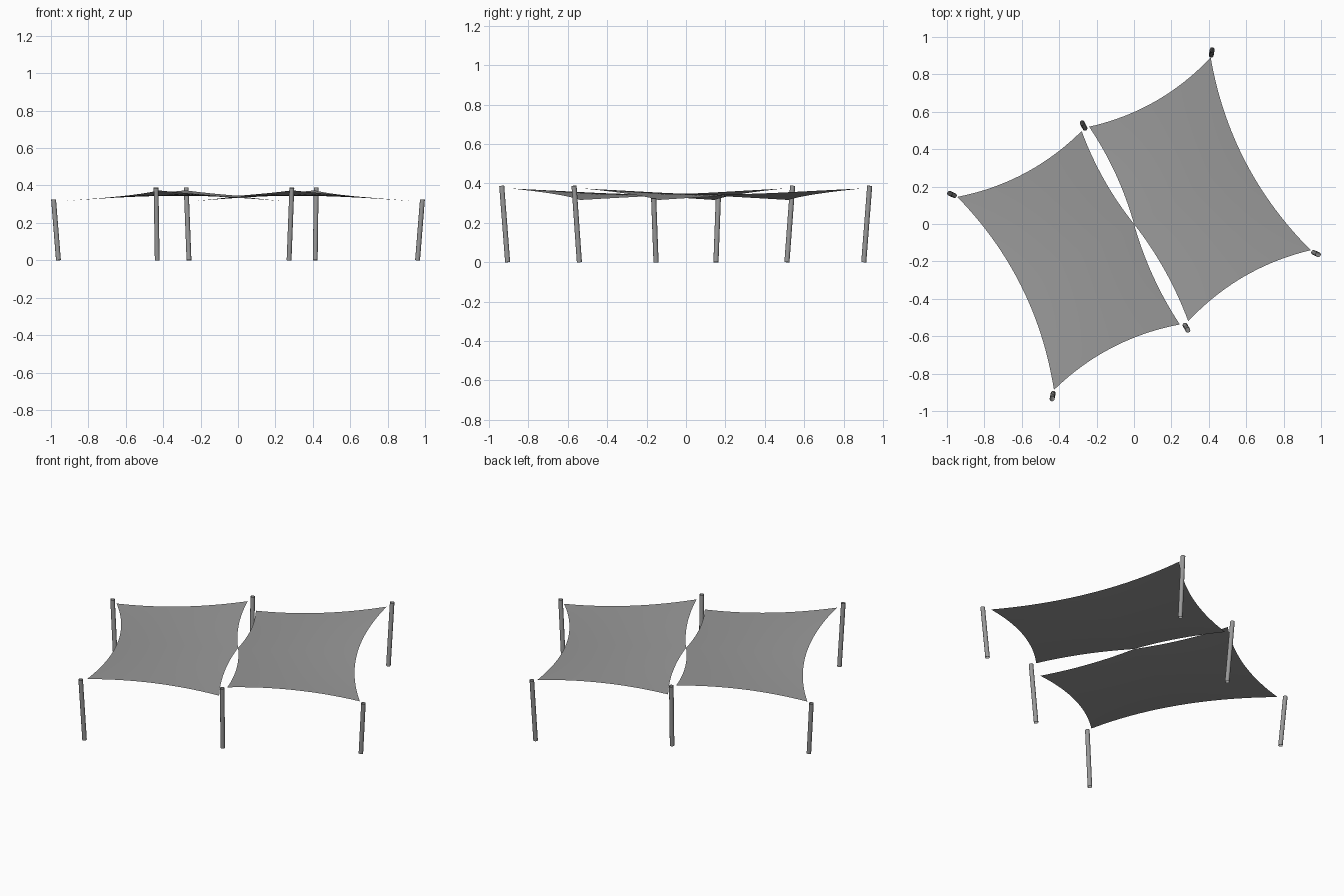
import bpy, bmesh, math
from mathutils import Vector

if "Cube" in bpy.data.objects:
    bpy.data.objects.remove(bpy.data.objects["Cube"])

grey = bpy.data.materials.new("dark_grey")
grey.diffuse_color = (0.32, 0.32, 0.32, 1)
grey.use_nodes = True
grey.node_tree.nodes["Principled BSDF"].inputs["Base Color"].default_value = grey.diffuse_color


def sag_curve(a, b, depth, inward):
    """Parabolic edge between two corners, bowed horizontally towards 'inward'."""
    d = b - a
    n = Vector((-d.y, d.x, 0)).normalized()
    if n.dot(inward - (a + b) / 2) < 0:
        n = -n
    return lambda t: a.lerp(b, t) + n * (4 * depth * t * (1 - t))


def sail(name, far, near_a, near_b, low, nu=32, nv=20):
    far, near_b = Vector((*far, 0.374)), Vector((*near_b, 0.374))
    near_a, low = Vector((*near_a, 0.316)), Vector((*low, 0.316))
    tie = Vector((0, 0, 0.345))
    centre = (far + near_a + near_b + low) / 4
    # Inner edge is tied to the other sail at its middle
    in1 = sag_curve(near_a, tie, 0.023, centre)
    in2 = sag_curve(tie, near_b, 0.023, centre)
    inner = lambda s: in1(2 * s) if s < 0.5 else in2(2 * s - 1)
    outer = sag_curve(far, low, 0.092, centre)
    top = sag_curve(near_a, far, 0.057, centre)
    bottom = sag_curve(near_b, low, 0.057, centre)
    # Cloth is the blend of its four edges
    bm = bmesh.new()
    grid = []
    for i in range(nu + 1):
        s = i / nu
        row = []
        for j in range(nv + 1):
            t = j / nv
            p = (inner(s).lerp(outer(s), t) + top(t).lerp(bottom(t), s)
                 - near_a.lerp(far, t).lerp(near_b.lerp(low, t), s))
            row.append(bm.verts.new(p))
        grid.append(row)
    for i in range(nu):
        for j in range(nv):
            f = bm.faces.new((grid[i][j], grid[i + 1][j],
                              grid[i + 1][j + 1], grid[i][j + 1]))
            f.smooth = True
    me = bpy.data.meshes.new(name)
    bm.to_mesh(me)
    bm.free()
    me.materials.append(grey)
    bpy.context.collection.objects.link(bpy.data.objects.new(name, me))


def pole(name, base, head, height, radius=0.013):
    """Open leaning tube from the ground to its head."""
    base, head = Vector((*base, 0)), Vector((*head, height))
    d = head - base
    bpy.ops.mesh.primitive_cylinder_add(vertices=16, radius=radius, depth=d.length,
                                        end_fill_type='NOTHING',
                                        location=(base + head) / 2)
    ob = bpy.context.object
    ob.name = name
    ob.rotation_euler = d.to_track_quat('Z', 'Y').to_euler()
    ob.data.materials.append(grey)
    bpy.ops.object.shade_smooth_by_angle(angle=math.radians(40))


# Two shade sails, nearly half a turn from each other
sail("right_sail", (0.41, 0.89), (-0.24, 0.52), (0.29, -0.52), (0.945, -0.14))
sail("left_sail", (-0.428, -0.887), (0.245, -0.537), (-0.28, 0.497), (-0.945, 0.145))

# Outward leaning poles
pole("back_tall_pole", (0.413, 0.902), (0.418, 0.932), 0.388)
pole("front_tall_pole", (-0.432, -0.905), (-0.438, -0.935), 0.388)
pole("back_middle_pole", (-0.262, 0.512), (-0.277, 0.541), 0.388)
pole("front_middle_pole", (0.273, -0.541), (0.288, -0.568), 0.388)
pole("left_short_pole", (-0.96, 0.152), (-0.986, 0.164), 0.325)
pole("right_short_pole", (0.96, -0.152), (0.986, -0.164), 0.325)
